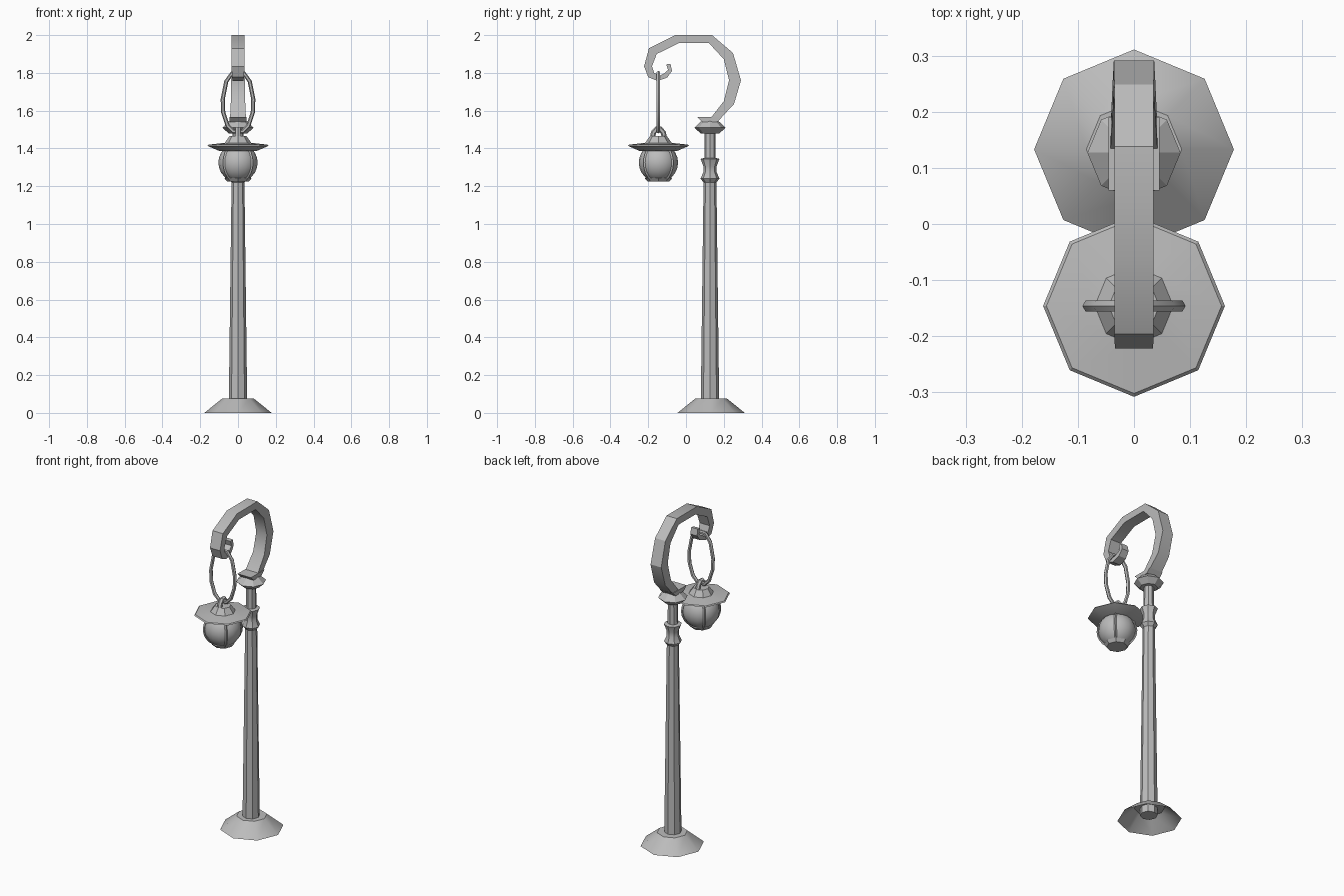
import bpy, bmesh
from math import cos, sin, pi, radians
from mathutils import Vector

cube = bpy.data.objects.get("Cube")
if cube:
    bpy.data.objects.remove(cube, do_unlink=True)

metal = bpy.data.materials.new("grey metal")
metal.use_nodes = True
grey = (0.5, 0.5, 0.5, 1)
metal.diffuse_color = grey
metal.node_tree.nodes["Principled BSDF"].inputs["Base Color"].default_value = grey

POST_Y, LAMP_Y = 0.127, -0.146


def finish(name, bm, angle=30):
    """Turn a bmesh into a shaded object."""
    bmesh.ops.recalc_face_normals(bm, faces=bm.faces)
    mesh = bpy.data.meshes.new(name)
    bm.to_mesh(mesh)
    bm.free()
    mesh.materials.append(metal)
    obj = bpy.data.objects.new(name, mesh)
    bpy.context.collection.objects.link(obj)
    bpy.ops.object.select_all(action="DESELECT")
    obj.select_set(True)
    bpy.context.view_layer.objects.active = obj
    bpy.ops.object.shade_smooth_by_angle(angle=radians(angle))
    return obj


def skin(bm, rings, closed=False, caps=True):
    """Join successive vertex rings with quads."""
    rings = [[bm.verts.new(p) for p in ring] for ring in rings]
    pairs = list(zip(rings, rings[1:]))
    if closed:
        pairs.append((rings[-1], rings[0]))
    for a, b in pairs:
        for i in range(len(a)):
            j = (i + 1) % len(a)
            bm.faces.new((a[i], a[j], b[j], b[i]))
    if caps and not closed:
        bm.faces.new(rings[0])
        bm.faces.new(rings[-1])


def lathe(name, profile, y, sides=8, caps=True):
    """Revolve (radius, height) pairs about a vertical axis."""
    bm = bmesh.new()
    skin(bm, [[(r * cos(2 * pi * i / sides), y + r * sin(2 * pi * i / sides), z)
               for i in range(sides)] for r, z in profile], caps=caps)
    return finish(name, bm)


def tube(name, path, side, radius, sides=6, closed=False):
    """Sweep a round section along a planar path whose plane normal is side."""
    pts = [Vector(p) for p in path]
    n, rings = len(pts), []
    for i, p in enumerate(pts):
        before = pts[i - 1] if closed or i else p
        after = pts[(i + 1) % n] if closed or i < n - 1 else p
        out = (after - before).normalized().cross(side)
        rings.append([p + radius * (out * cos(2 * pi * k / sides) + side * sin(2 * pi * k / sides))
                      for k in range(sides)])
    bm = bmesh.new()
    skin(bm, rings, closed)
    return finish(name, bm)


# Post: flared foot open underneath, tapered shaft, waisted collar, cap
foot = lathe("foot", [(0.178, 0), (0.085, 0.075), (0.04, 0.075)], 0.133, caps=False)
lathe("shaft", [(0.049, 0.03), (0.034, 1.23)], POST_Y)
lathe("collar", [(0.034, 1.22), (0.05, 1.24), (0.035, 1.275), (0.035, 1.305),
                 (0.05, 1.345), (0.03, 1.35)], POST_Y)
lathe("upper_shaft", [(0.03, 1.34), (0.028, 1.49)], POST_Y)
lathe("post_cap", [(0.03, 1.48), (0.05, 1.48), (0.083, 1.51), (0.045, 1.545)], POST_Y)

# Crook: flat bar; each station is outer y, z, inner y, z and half width
stations = [
    (0.19, 1.565, 0.06, 1.566, 0.045), (0.165, 1.54, 0.085, 1.54, 0.045),
]
bm = bmesh.new()
skin(bm, [[(s * w, y, z) for s, y, z in
           ((-1, a, b), (1, a, b), (1, c, d), (-1, c, d))] for a, b, c, d, w in stations])
finish("crook_seat", bm)

crook = [
    (0.165, 1.54, 0.13, 1.56, 0.042), (0.254, 1.635, 0.20, 1.65, 0.038),
    (0.291, 1.76, 0.228, 1.76, 0.036), (0.249, 1.905, 0.20, 1.873, 0.035),
    (0.138, 2.0, 0.122, 1.957, 0.035), (-0.058, 2.0, -0.04, 1.957, 0.035),
    (-0.196, 1.93, -0.155, 1.90, 0.035), (-0.222, 1.835, -0.18, 1.835, 0.034),
    (-0.20, 1.777, -0.168, 1.80, 0.032), (-0.15, 1.757, -0.14, 1.785, 0.028),
    (-0.10, 1.775, -0.115, 1.798, 0.025), (-0.074, 1.81, -0.095, 1.815, 0.023),
    (-0.082, 1.848, -0.105, 1.845, 0.022),
]
bm = bmesh.new()
skin(bm, [[(s * w, y, z) for s, y, z in
           ((-1, a, b), (1, a, b), (1, c, d), (-1, c, d))] for a, b, c, d, w in crook])
finish("crook", bm)

# Long hanging link, and the small eye on top of the lantern
half = [(0.03, 1.80), (0.062, 1.755), (0.081, 1.66), (0.078, 1.59), (0.055, 1.52), (0.025, 1.49)]
loop = half + [(-x, z) for x, z in reversed(half)]
tube("hanging_link", [(x, LAMP_Y, z) for x, z in loop], Vector((0, 1, 0)), 0.011, closed=True)
tube("lantern_eye", [(0, LAMP_Y + 0.032 * cos(t), 1.455 + 0.05 * sin(t))
                     for t in [pi * i / 5 for i in range(6)]], Vector((1, 0, 0)), 0.014)

# Lantern: brimmed hood, globe, lower rim
lathe("lantern_hood", [(0.075, 1.385), (0.10, 1.387), (0.162, 1.414), (0.156, 1.42),
                       (0.07, 1.43), (0.045, 1.465)], LAMP_Y)
globe = [(0.104 * cos(a), 1.325 + 0.104 * sin(a))
         for a in [radians(d) for d in range(-60, 61, 15)]]
lathe("globe", globe, LAMP_Y, sides=16)
lathe("lower_rim", [(0.05, 1.225), (0.058, 1.225), (0.073, 1.243), (0.06, 1.248)], LAMP_Y)

# Four slim ribs over the globe
for k in range(4):
    d = Vector((cos(pi / 4 + k * pi / 2), sin(pi / 4 + k * pi / 2), 0))
    tube("globe_rib", [d * (r + 0.002) + Vector((0, LAMP_Y, z)) for r, z in globe],
         Vector((-d.y, d.x, 0)), 0.007, sides=4)
